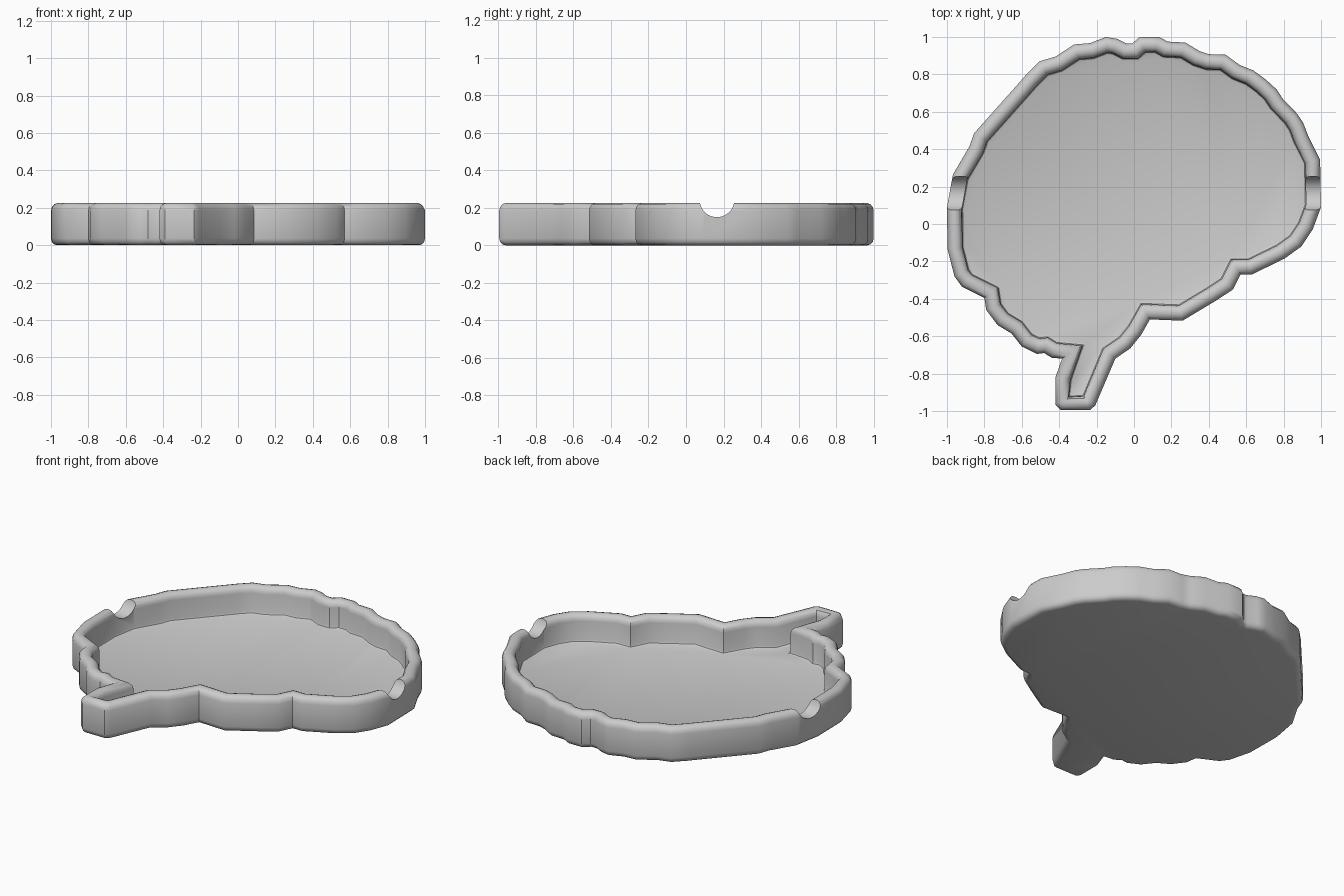
import bpy, bmesh, math
from mathutils import Vector

if "Cube" in bpy.data.objects:
    bpy.data.objects.remove(bpy.data.objects["Cube"])

# Outer outline of the brain-shaped tray, clockwise from the top
outline = [Vector(p) for p in [
    (-.01, .965), (.03, 1), (.135, 1), (.18, .975), (.275, .97), (.35, .925), (.40, .908),
    (.49, .905), (.565, .85), (.64, .82), (.705, .772), (.762, .72), (.795, .67),
    (.872, .59), (.905, .54), (.933, .467), (.995, .345), (1, .09), (.955, -.03),
    (.895, -.12), (.805, -.185), (.63, -.27), (.57, -.27), (.53, -.35), (.43, -.415),
    (.26, -.517), (.085, -.51), (.04, -.59), (-.02, -.665), (-.10, -.72),
    (-.207, -.97), (-.235, -.995), (-.39, -.995), (-.42, -.965), (-.42, -.82),
    (-.385, -.72), (-.44, -.715), (-.48, -.69), (-.52, -.695), (-.60, -.655), (-.655, -.585),
    (-.73, -.54), (-.79, -.46), (-.80, -.395), (-.92, -.335), (-.96, -.28), (-.997, -.135),
    (-1, .09), (-.968, .265), (-.88, .415), (-.855, .485), (-.61, .76), (-.575, .80),
    (-.505, .87), (-.42, .895), (-.32, .96), (-.235, .967), (-.15, 1), (-.09, .99), (-.04, .965)]]
n = len(outline)


def inset(d):
    """Mitred inward offset; edges that would flip collapse to their midpoint."""
    ring = []
    for i, p in enumerate(outline):
        a = (p - outline[i - 1]).normalized()
        b = (outline[(i + 1) % n] - p).normalized()
        na, nb = Vector((a.y, -a.x)), Vector((b.y, -b.x))
        m = (na + nb).normalized()
        ring.append(p + m * d / max(m.dot(na), .6))
    for i in range(n):
        j = (i + 1) % n
        if (ring[j] - ring[i]).dot(outline[j] - outline[i]) <= 0:
            mid = (ring[i] + ring[j]) / 2
            ring[i], ring[j] = mid, mid.copy()
    return ring


# Rounded rim section: (inset, height), from underside over the rim to the floor
section = [(.034, 0), (.017, .005), (.005, .017), (0, .036), (0, .185), (.005, .204),
           (.017, .219), (.034, .225), (.048, .225), (.064, .219), (.076, .204),
           (.08, .185), (.08, .07), (.084, .06), (.094, .055)]
bm = bmesh.new()
rings = [[bm.verts.new((p.x, p.y, z)) for p in inset(d)] for d, z in section]
for lo, hi in zip(rings, rings[1:]):
    for i in range(n):
        j = (i + 1) % n
        bm.faces.new((lo[i], lo[j], hi[j], hi[i]))
caps = [bm.faces.new(rings[0]), bm.faces.new(rings[-1])]
bmesh.ops.triangulate(bm, faces=caps)
bmesh.ops.remove_doubles(bm, verts=bm.verts, dist=1e-5)
bmesh.ops.recalc_face_normals(bm, faces=bm.faces)
mesh = bpy.data.meshes.new("brain_tray")
bm.to_mesh(mesh)
bm.free()
tray = bpy.data.objects.new("brain_tray", mesh)
bpy.context.collection.objects.link(tray)

# Round rests cut through the left and right rim
bpy.ops.mesh.primitive_cylinder_add(vertices=48, radius=.092, depth=2.4,
                                    location=(0, .165, .242), rotation=(0, math.pi / 2, 0))
cutter = bpy.context.object
cutter.name = "rim_rest_cutter"
cutter.hide_render = True
mod = tray.modifiers.new("rim_rests", 'BOOLEAN')
mod.operation = 'DIFFERENCE'
mod.solver = 'EXACT'
mod.object = cutter
bpy.context.view_layer.objects.active = tray
bpy.ops.object.modifier_apply(modifier=mod.name)
bpy.data.objects.remove(cutter)

# Smooth surfaces with crisp rest edges
bpy.ops.object.select_all(action='DESELECT')
tray.select_set(True)
bpy.context.view_layer.objects.active = tray
bpy.ops.object.shade_smooth_by_angle(angle=math.radians(35))
